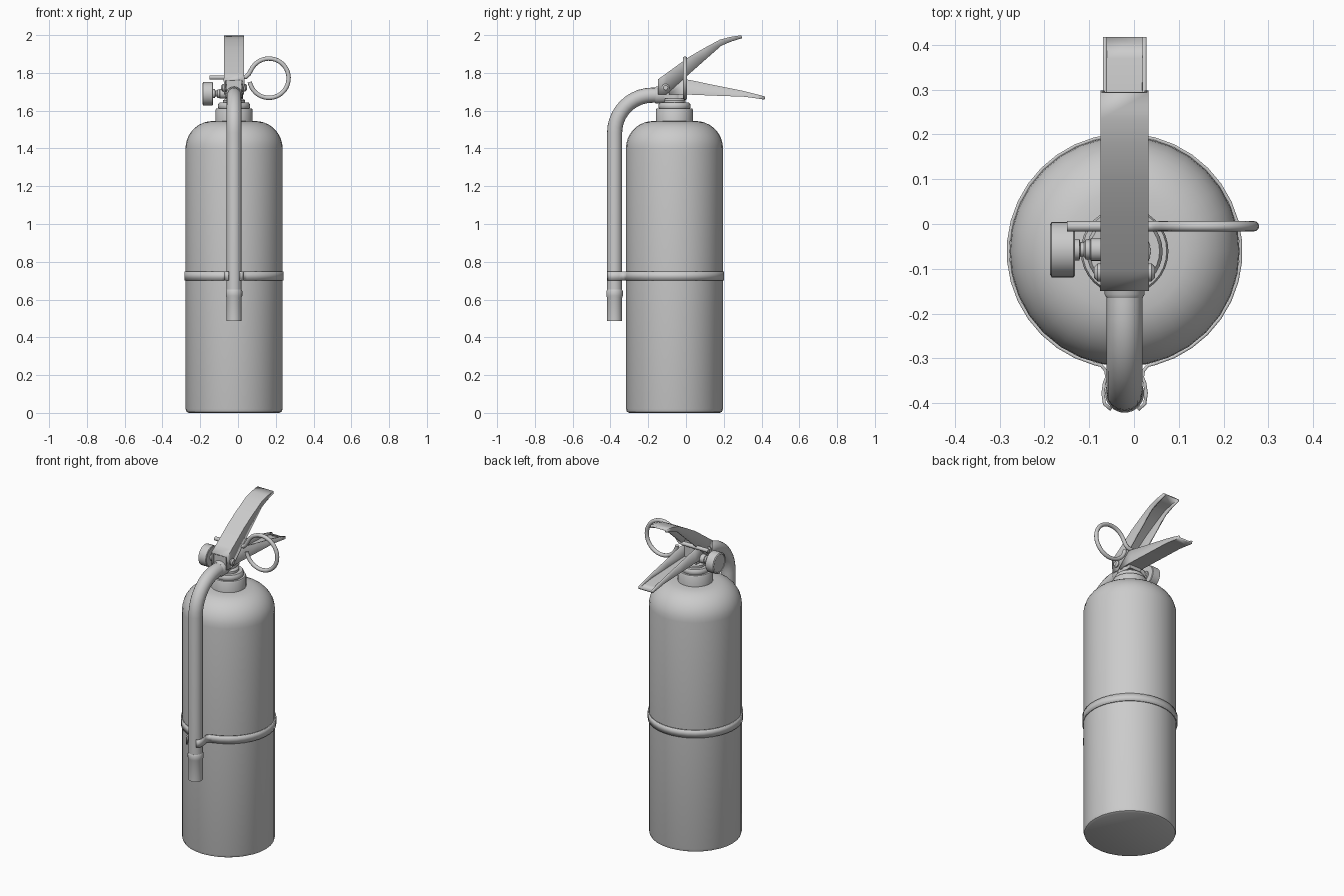
import bpy, bmesh
from math import sin, cos, radians, pi
from mathutils import Vector

if "Cube" in bpy.data.objects:
    bpy.data.objects.remove(bpy.data.objects["Cube"])

CX, CY = -0.021, -0.061      # tank axis
HY = -0.378                  # hose axis in y


def add(name, bm, loc=(0, 0, 0), rot=(0, 0, 0), angle=35):
    me = bpy.data.meshes.new(name)
    bm.to_mesh(me)
    bm.free()
    ob = bpy.data.objects.new(name, me)
    bpy.context.collection.objects.link(ob)
    ob.location, ob.rotation_euler = loc, rot
    smooth(ob, angle)
    return ob


def smooth(ob, angle=35):
    bpy.ops.object.select_all(action='DESELECT')
    ob.select_set(True)
    bpy.context.view_layer.objects.active = ob
    bpy.ops.object.shade_smooth_by_angle(angle=radians(angle))


def lathe(name, profile, loc=(CX, CY, 0), rot=(0, 0, 0), segs=32):
    """Revolve (radius, height) points and cap both ends."""
    bm = bmesh.new()
    rings = [[bm.verts.new((r * cos(2 * pi * i / segs), r * sin(2 * pi * i / segs), z))
              for i in range(segs)] for r, z in profile]
    for a, b in zip(rings, rings[1:]):
        for i in range(segs):
            j = (i + 1) % segs
            bm.faces.new((a[i], a[j], b[j], b[i]))
    bm.faces.new(rings[0][::-1])
    bm.faces.new(rings[-1])
    return add(name, bm, loc, rot)


def sheet(name, rows, thickness, angle=35):
    """Skin rows of points and thicken to both sides."""
    bm = bmesh.new()
    grid = [[bm.verts.new(p) for p in row] for row in rows]
    for a, b in zip(grid, grid[1:]):
        for k in range(len(a) - 1):
            bm.faces.new((a[k], a[k + 1], b[k + 1], b[k]))
    bmesh.ops.recalc_face_normals(bm, faces=bm.faces)
    ob = add(name, bm, angle=angle)
    mod = ob.modifiers.new("thickness", 'SOLIDIFY')
    mod.thickness, mod.offset, mod.use_even_offset = thickness, 0, True
    return ob


def channel(name, spine, edge, half):
    """U-shaped lever: plate along the spine, side walls reaching to the edge."""
    rows = [[(CX - half, *e), (CX - half, *s), (CX + half, *s), (CX + half, *e)]
            for s, e in zip(spine, edge)]
    return sheet(name, rows, 0.009, 30)


def tube(name, pts, r):
    cu = bpy.data.curves.new(name, 'CURVE')
    cu.dimensions, cu.bevel_depth, cu.bevel_resolution, cu.use_fill_caps = '3D', r, 6, True
    sp = cu.splines.new('POLY')
    sp.points.add(len(pts) - 1)
    for p, co in zip(sp.points, pts):
        p.co = (*co, 1)
    ob = bpy.data.objects.new(name, cu)
    bpy.context.collection.objects.link(ob)
    bpy.ops.object.select_all(action='DESELECT')
    ob.select_set(True)
    bpy.context.view_layer.objects.active = ob
    bpy.ops.object.convert(target='MESH')
    smooth(bpy.context.object, 40)


# Tank with rounded shoulder, neck collar and valve base
shoulder = [(0.112 + 0.145 * cos(radians(a)), 1.40 + 0.145 * sin(radians(a)))
            for a in range(0, 91, 10)]
lathe("tank", [(0.240, 0), (0.252, 0.006), (0.257, 0.022)] + shoulder + [(0.09, 1.547)])
lathe("neck_collar", [(0.098, 1.53), (0.098, 1.605), (0.094, 1.612), (0.06, 1.612)])
lathe("neck_ring", [(0.075, 1.60), (0.085, 1.618), (0.085, 1.632), (0.078, 1.642), (0.05, 1.642)])
lathe("valve_stem", [(0.058, 1.63), (0.058, 1.655), (0.045, 1.665), (0.045, 1.77)])

# Valve block inside the levers
bm = bmesh.new()
bmesh.ops.create_cube(bm, size=1)
bmesh.ops.scale(bm, vec=(0.08, 0.13, 0.10), verts=bm.verts)
for v in bm.verts:
    if v.co.z > 0 and v.co.y > 0:
        v.co.z += 0.03
add("valve_block", bm, (CX, -0.078, 1.715))

# Squeeze lever (open below) and carry handle (open above)
channel("squeeze_lever",
        [(-0.147, 1.762), (-0.10, 1.795), (0.019, 1.881), (0.10, 1.928), (0.18, 1.971),
         (0.235, 1.986), (0.294, 1.995)],
        [(-0.147, 1.685), (-0.105, 1.685), (0.019, 1.796), (0.105, 1.872), (0.187, 1.944),
         (0.24, 1.966), (0.298, 1.984)], 0.049)
channel("carry_handle",
        [(-0.09, 1.69), (0.0, 1.69), (0.15, 1.684), (0.31, 1.678), (0.37, 1.67), (0.417, 1.663)],
        [(-0.09, 1.775), (0.018, 1.763), (0.16, 1.733), (0.30, 1.705), (0.37, 1.688), (0.418, 1.675)],
        0.044)

# Rivet through the lever
lathe("lever_rivet", [(0.012, -0.068), (0.02, -0.06), (0.02, 0.06), (0.012, 0.068)],
      (CX, -0.108, 1.722), (0, pi / 2, 0), 16)

# Pressure gauge on its stem
lathe("pressure_gauge", [(0.052, -0.184), (0.055, -0.188), (0.062, -0.184), (0.062, -0.135),
                         (0.058, -0.132)], (0, -0.057, 1.69), (0, pi / 2, 0), 24)
lathe("gauge_stem", [(0.024, -0.135), (0.024, -0.122), (0.016, -0.12), (0.016, -0.112),
                     (0.022, -0.108), (0.022, -0.098), (0.026, -0.096), (0.026, -0.04)],
      (0, -0.057, 1.69), (0, pi / 2, 0), 16)

# Safety pin bending into its pull ring
pin = [(-0.15, -0.005, 1.776), (0.025, -0.005, 1.776), (0.042, -0.005, 1.779), (0.056, -0.005, 1.792)]
ring = [(0.164 + 0.104 * cos(radians(a)), -0.005, 1.772 + 0.104 * sin(radians(a)))
        for a in range(155, -171, -9)]
tube("safety_pin_and_ring", pin + ring, 0.0115)

# Hose, hose fitting and nozzle
bend = [(CX, -0.178 - 0.2 * cos(radians(a)), 1.482 + 0.2 * sin(radians(a))) for a in range(0, 91, 9)]
tube("hose", [(CX, HY, 0.60)] + bend + [(CX, -0.12, 1.682)], 0.04)
lathe("hose_fitting", [(0.04, -0.02), (0.045, -0.012), (0.045, 0.03)],
      (CX, -0.145, 1.682), (-pi / 2, 0, 0))
lathe("nozzle", [(0.030, 0.51), (0.030, 0.487), (0.040, 0.487), (0.040, 0.61), (0.0435, 0.62),
                 (0.0435, 0.645), (0.040, 0.652)], (CX, HY, 0))

# Strap round the tank ending in a spring clip for the hose
clip = [(0.030, -0.415), (0.045, -0.402), (0.0485, -0.378), (0.045, -0.355),
        (0.040, -0.342), (0.042, -0.328), (0.052, -0.316)]
wrap = [(0.260 * sin(radians(a)), CY - 0.260 * cos(radians(a))) for a in range(15, 346, 10)]
path = clip + wrap + [(-x, y) for x, y in reversed(clip)]
sheet("hose_strap", [[(CX + x, y, 0.702), (CX + x, y, 0.748)] for x, y in path], 0.007)
